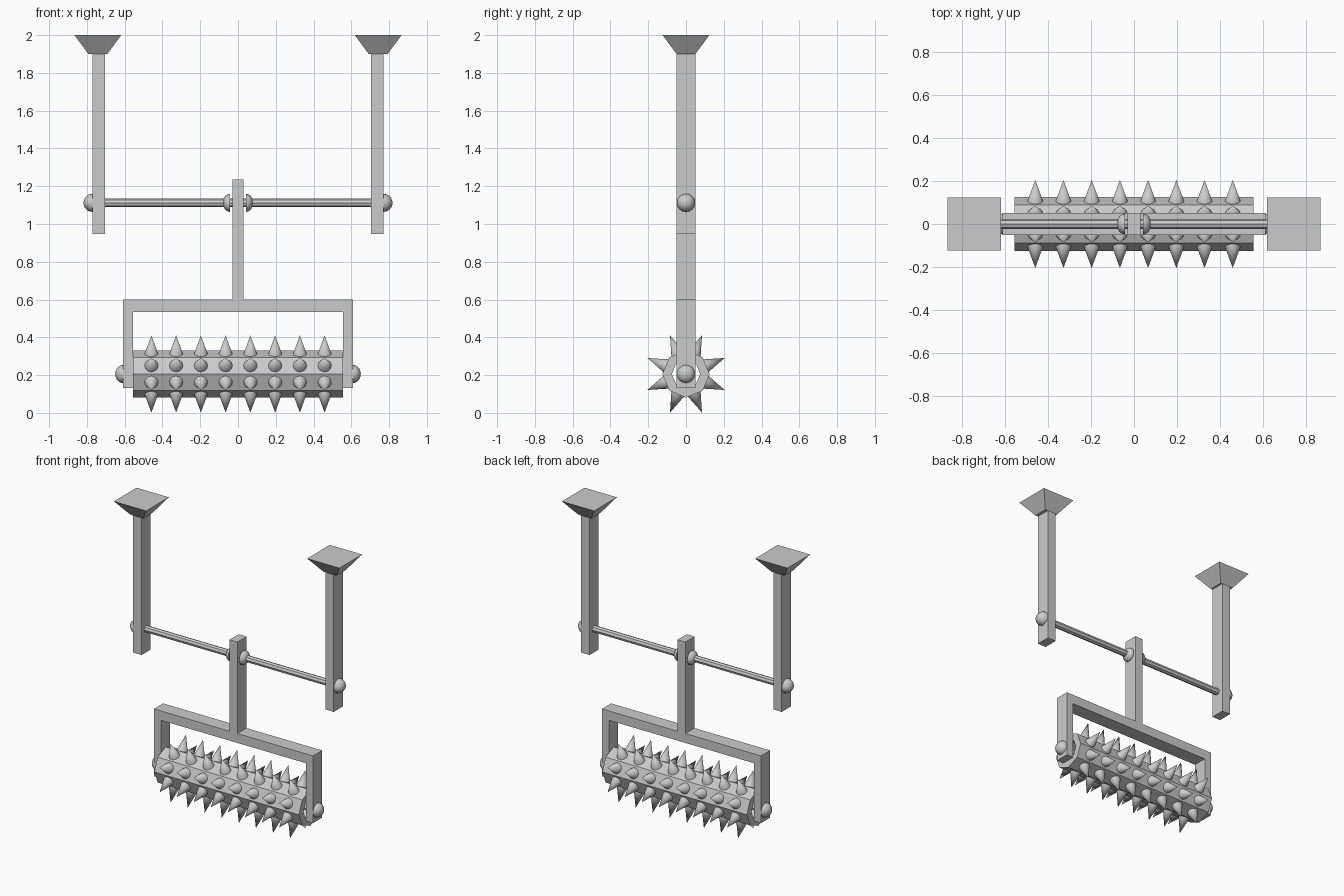
import bpy, bmesh, math
from mathutils import Matrix, Vector

if "Cube" in bpy.data.objects:
    bpy.data.objects.remove(bpy.data.objects["Cube"])

ROD_Z, DRUM_Z = 1.112, 0.206


def finish(name, bm, smooth=False):
    bmesh.ops.recalc_face_normals(bm, faces=bm.faces)
    me = bpy.data.meshes.new(name)
    bm.to_mesh(me)
    bm.free()
    ob = bpy.data.objects.new(name, me)
    bpy.context.collection.objects.link(ob)
    if smooth:
        bpy.ops.object.select_all(action='DESELECT')
        ob.select_set(True)
        bpy.context.view_layer.objects.active = ob
        bpy.ops.object.shade_smooth_by_angle(angle=math.radians(40))
    return ob


def prism(name, outline, depth):
    """Extrude an x-z outline symmetrically along y."""
    bm = bmesh.new()
    face = bm.faces.new([bm.verts.new((x, -depth / 2, z)) for x, z in outline])
    ext = bmesh.ops.extrude_face_region(bm, geom=[face])
    verts = [v for v in ext['geom'] if isinstance(v, bmesh.types.BMVert)]
    bmesh.ops.translate(bm, verts=verts, vec=(0, depth, 0))
    return finish(name, bm)


def rect(x0, x1, z0, z1):
    return [(x0, z0), (x1, z0), (x1, z1), (x0, z1)]


def rod(name, x0, x1, z, r):
    bm = bmesh.new()
    m = Matrix.Translation(((x0 + x1) / 2, 0, z)) @ Matrix.Rotation(math.pi / 2, 4, 'Y')
    bmesh.ops.create_cone(bm, cap_ends=True, segments=8, radius1=r, radius2=r,
                          depth=abs(x1 - x0), matrix=m)
    return finish(name, bm)


def dome(name, x, z, side, height):
    """Rounded bolt head, flat face at x, bulging towards side."""
    bm = bmesh.new()
    bmesh.ops.create_uvsphere(bm, u_segments=16, v_segments=12, radius=0.048)
    bmesh.ops.bisect_plane(bm, geom=bm.verts[:] + bm.edges[:] + bm.faces[:], dist=1e-5,
                           plane_co=(0, 0, 0), plane_no=(0, 0, 1), clear_inner=True)
    bmesh.ops.holes_fill(bm, edges=[e for e in bm.edges if e.is_boundary], sides=0)
    m = (Matrix.Translation((x, 0, z)) @ Matrix.Rotation(side * math.pi / 2, 4, 'Y')
         @ Matrix.Diagonal((1, 1, height / 0.048, 1)))
    bmesh.ops.transform(bm, matrix=m, verts=bm.verts)
    return finish(name, bm, True)


# Ceiling mounts, hanging posts, rods and bolts on both sides
for s, tag in ((-1, "left"), (1, "right")):
    bm = bmesh.new()
    bmesh.ops.create_cone(bm, cap_ends=True, segments=4, radius1=0.05 * math.sqrt(2),
                          radius2=0.124 * math.sqrt(2), depth=0.1,
                          matrix=Matrix.Translation((s * 0.742, 0, 1.95))
                          @ Matrix.Rotation(math.pi / 4, 4, 'Z'))
    finish("ceiling_mount_" + tag, bm)
    prism("hanging_post_" + tag, rect(s * 0.705, s * 0.77, 0.948, 1.91), 0.1)
    rod("cross_rod_" + tag, s * 0.02, s * 0.78, ROD_Z, 0.023)
    dome("post_bolt_" + tag, s * 0.77, ROD_Z, s, 0.048)
    dome("swing_bolt_" + tag, s * 0.042, ROD_Z, s, 0.038)
    dome("axle_bolt_" + tag, s * 0.61, DRUM_Z, s, 0.04)

# Swinging arm and roller frame
prism("swing_arm", rect(-0.03, 0.03, 0.56, 1.235), 0.1)
prism("roller_frame", [(-0.61, 0.133), (-0.557, 0.133), (-0.557, 0.535), (0.557, 0.535),
                       (0.557, 0.133), (0.61, 0.133), (0.61, 0.6), (-0.61, 0.6)], 0.1)
rod("roller_axle", -0.61, 0.61, DRUM_Z, 0.023)

# Hollow octagonal roller drum
bm = bmesh.new()
rings = []
for x, r in ((-0.555, 0.125), (0.555, 0.125), (0.555, 0.075), (-0.555, 0.075)):
    rings.append([bm.verts.new((x, r * math.cos(k * math.pi / 4),
                                DRUM_Z + r * math.sin(k * math.pi / 4))) for k in range(8)])
for i in range(4):
    a, b = rings[i], rings[(i + 1) % 4]
    for k in range(8):
        n = (k + 1) % 8
        bm.faces.new((a[k], a[n], b[n], b[k]))
finish("roller_drum", bm)

# Spikes: eight along each of the eight faces
bm = bmesh.new()
base, tip = 0.112, 0.221
for k in range(8):
    ang = math.radians(22.5 + 45 * k)
    d = Vector((0, math.cos(ang), math.sin(ang)))
    rot = d.to_track_quat('Z', 'Y').to_matrix().to_4x4()
    for i in range(8):
        c = Vector(((i - 3.5) * 0.131, 0, DRUM_Z)) + d * (base + tip) / 2
        bmesh.ops.create_cone(bm, cap_ends=True, segments=16, radius1=0.037, radius2=0,
                              depth=tip - base, matrix=Matrix.Translation(c) @ rot)
finish("roller_spikes", bm, True)
